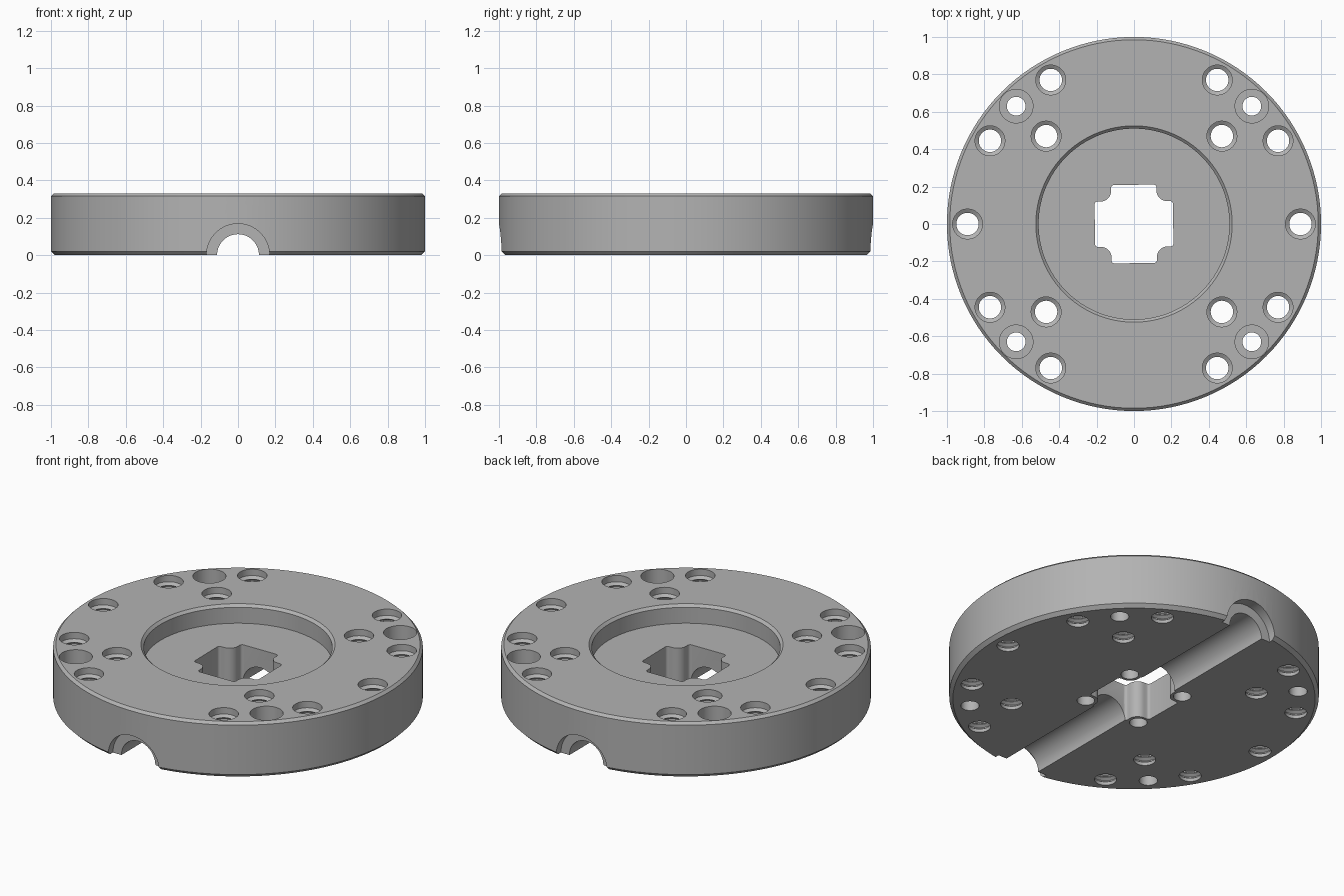
import bpy, bmesh, math
from math import cos, sin, pi
from mathutils import Matrix, Vector

old = bpy.data.objects.get("Cube")
if old:
    bpy.data.objects.remove(old)

HEIGHT = 0.33
steel = bpy.data.materials.new("plain grey")
steel.use_nodes = True
GREY = (0.45, 0.45, 0.45, 1)
steel.diffuse_color = GREY
steel.node_tree.nodes["Principled BSDF"].inputs["Base Color"].default_value = GREY


def skin(bm, rings):
    """Join closed loops of points into a capped solid."""
    loops = [[bm.verts.new(p) for p in ring] for ring in rings]
    n = len(loops[0])
    for a, b in zip(loops, loops[1:]):
        for i in range(n):
            j = (i + 1) % n
            bm.faces.new((a[i], a[j], b[j], b[i]))
    bm.faces.new(loops[0][::-1])
    bm.faces.new(loops[-1])


def lathe(bm, profile, sides, at=(0, 0, 0), turn=Matrix()):
    """Revolve (radius, height) pairs, then turn and move the solid."""
    skin(bm, [[turn @ Vector((r * cos(2 * pi * i / sides), r * sin(2 * pi * i / sides), z))
               + Vector(at) for i in range(sides)] for r, z in profile])


def finish(bm, name):
    bmesh.ops.recalc_face_normals(bm, faces=bm.faces)
    mesh = bpy.data.meshes.new(name)
    bm.to_mesh(mesh)
    bm.free()
    ob = bpy.data.objects.new(name, mesh)
    bpy.context.collection.objects.link(ob)
    mesh.materials.append(steel)
    return ob


def cut(body, bm, name):
    cutter = finish(bm, name)
    mod = body.modifiers.new(name, "BOOLEAN")
    mod.operation = "DIFFERENCE"
    mod.solver = "EXACT"
    mod.object = cutter
    bpy.context.view_layer.objects.active = body
    bpy.ops.object.modifier_apply(modifier=mod.name)
    bpy.data.objects.remove(cutter)


# Chamfered disc with a round recess in its top
bm = bmesh.new()
lathe(bm, [(0.98, 0), (1, 0.02), (1, 0.315), (0.985, HEIGHT), (0.525, HEIGHT),
           (0.51, 0.315), (0.51, 0.22)], 128)
disc = finish(bm, "mounting_disc")

# Threaded holes: wide mouth, then ridges all the way down
thread = [(0.06, -0.05)]
for k in range(8):
    z = 0.02 + k * 0.033
    thread += [(0.06, z), (0.076, z + 0.012), (0.076, z + 0.017), (0.06, z + 0.028)]
thread += [(0.08, 0.292), (0.08, 0.4)]
stepped = [(0.05, -0.05), (0.05, 0.12), (0.09, 0.12), (0.09, 0.4)]
pin = [(0.048, -0.05), (0.048, 0.1)]

bm = bmesh.new()
for sx in (1, -1):
    lathe(bm, thread, 32, (0.89 * sx, 0, 0))
    for sy in (1, -1):
        for x, y in ((0.445, 0.77), (0.77, 0.445), (0.47, 0.47)):
            lathe(bm, thread, 32, (x * sx, y * sy, 0))
        lathe(bm, stepped, 32, (0.63 * sx, 0.63 * sy, 0))
        lathe(bm, pin, 24, (0.185 * sx, 0.185 * sy, 0))
cut(disc, bm, "bolt_holes")

# Half-round channel across the underside, wider at both ends
bm = bmesh.new()
along_y = Matrix.Rotation(-pi / 2, 4, "X")
lathe(bm, [(0.168, -1.1), (0.168, -0.94), (0.112, -0.94), (0.112, 0.94),
           (0.168, 0.94), (0.168, 1.1)], 64, turn=along_y)
cut(disc, bm, "cable_channel")


# Central cross-shaped opening with rounded corners
def arc(cx, cy, r, start, end, n):
    return [(cx + r * cos(math.radians(start + (end - start) * i / n)),
             cy + r * sin(math.radians(start + (end - start) * i / n)))
            for i in range(n + 1)]


quarter = (arc(0.192, 0.107, 0.016, 0, 90, 4)
           + arc(0.175, 0.178, 0.055, 270, 180, 8)
           + arc(0.104, 0.195, 0.016, 0, 90, 4))
outline = []
for k in range(4):
    c, s = round(cos(k * pi / 2)), round(sin(k * pi / 2))
    outline += [(c * x - s * y, s * x + c * y) for x, y in quarter]
bm = bmesh.new()
skin(bm, [[(x, y, z) for x, y in outline] for z in (-0.1, 0.5)])
cut(disc, bm, "cross_opening")

# Smooth round walls, crisp edges
bpy.ops.object.select_all(action="DESELECT")
disc.select_set(True)
bpy.context.view_layer.objects.active = disc
bpy.ops.object.shade_smooth_by_angle(angle=math.radians(30))
